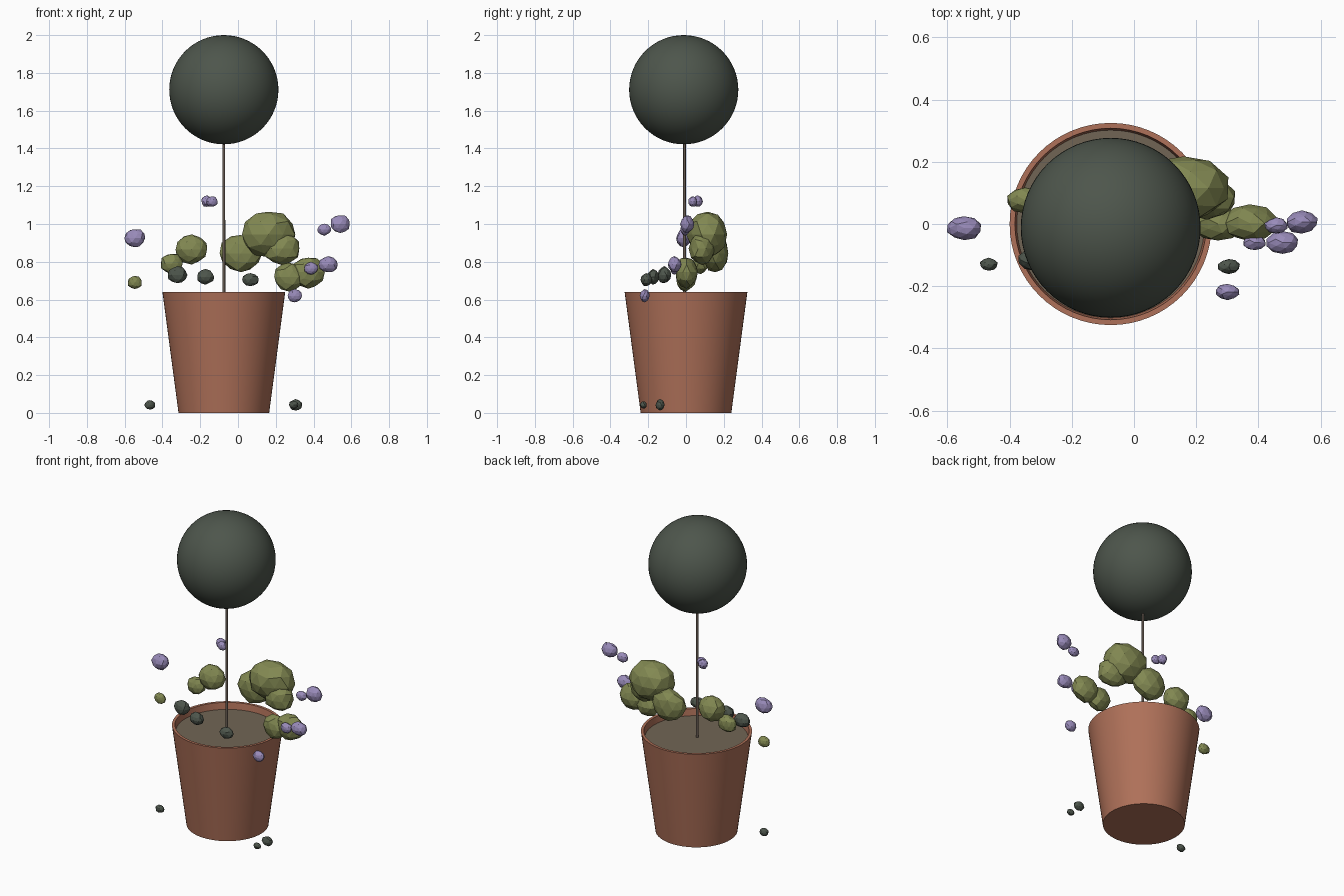
import bpy, bmesh, math, random
from mathutils import Vector

if "Cube" in bpy.data.objects:
    bpy.data.objects.remove(bpy.data.objects["Cube"])

random.seed(4)


def mat(name, r, g, b):
    m = bpy.data.materials.new(name)
    m.diffuse_color = (r, g, b, 1)
    m.use_nodes = True
    m.node_tree.nodes["Principled BSDF"].inputs["Base Color"].default_value = m.diffuse_color
    return m


TERRACOTTA = mat("terracotta", 0.43, 0.165, 0.10)
SOIL = mat("soil", 0.165, 0.13, 0.09)
BARK = mat("bark", 0.13, 0.10, 0.08)
DARK = mat("dark_green", 0.075, 0.092, 0.072)
OLIVE = mat("olive_green", 0.225, 0.25, 0.085)
PURPLE = mat("purple", 0.32, 0.26, 0.49)


def finish(bm, name, material, loc, smooth=False):
    bmesh.ops.recalc_face_normals(bm, faces=bm.faces)
    me = bpy.data.meshes.new(name)
    bm.to_mesh(me)
    bm.free()
    me.materials.append(material)
    ob = bpy.data.objects.new(name, me)
    ob.location = loc
    bpy.context.collection.objects.link(ob)
    if smooth:
        bpy.ops.object.select_all(action='DESELECT')
        ob.select_set(True)
        bpy.context.view_layer.objects.active = ob
        bpy.ops.object.shade_smooth_by_angle(angle=math.radians(35))
    return ob


def lathe(name, profile, material, loc, n=64):
    """Revolve (radius, z) points; radius 0 closes the end."""
    bm = bmesh.new()
    rings = []
    for r, z in profile:
        if r == 0:
            rings.append([bm.verts.new((0, 0, z))] * n)
        else:
            rings.append([bm.verts.new((r * math.cos(2 * math.pi * i / n),
                                        r * math.sin(2 * math.pi * i / n), z)) for i in range(n)])
    for a, b in zip(rings, rings[1:]):
        for i in range(n):
            j = (i + 1) % n
            bm.faces.new(list(dict.fromkeys((a[i], a[j], b[j], b[i]))))
    return finish(bm, name, material, loc, True)


def lump(name, material, x, y, z, rx, ry, rz):
    """Faceted, slightly irregular blob."""
    bm = bmesh.new()
    bmesh.ops.create_icosphere(bm, subdivisions=2, radius=1.0)
    for v in bm.verts:
        k = random.uniform(0.92, 1.06)
        v.co = Vector((v.co.x * rx, v.co.y * ry, v.co.z * rz)) * k
    return finish(bm, name, material, (x, y, z))


CX = -0.075
# Pot with inner wall, soil, stem
lathe("pot", [(0, 0), (0.24, 0), (0.325, 0.64), (0.308, 0.64), (0.30, 0.585)],
      TERRACOTTA, (CX, 0, 0))
lathe("soil", [(0, 0.598), (0.303, 0.598)], SOIL, (CX, 0, 0))
lathe("stem", [(0, 0.59), (0.008, 0.59), (0.007, 1.45), (0, 1.45)], BARK, (CX, -0.008, 0), 12)

# Round crown
bm = bmesh.new()
bmesh.ops.create_uvsphere(bm, u_segments=64, v_segments=32, radius=0.289)
finish(bm, "crown", DARK, (CX, -0.012, 1.711), True)

# Olive foliage clumps
for i, p in enumerate([
    (0.16, 0.115, 0.945, 0.145, 0.11, 0.125),
    (0.015, 0.155, 0.845, 0.115, 0.07, 0.10),
    (0.235, 0.085, 0.87, 0.10, 0.07, 0.09),
    (0.27, 0.0, 0.72, 0.08, 0.055, 0.075),
    (0.372, 0.003, 0.745, 0.088, 0.06, 0.083),
    (-0.245, 0.09, 0.865, 0.09, 0.065, 0.077),
    (-0.35, 0.077, 0.79, 0.06, 0.042, 0.055),
    (-0.546, -0.015, 0.69, 0.039, 0.027, 0.034),
]):
    lump(f"foliage_clump_{i}", OLIVE, *p)

# Dark leaf pellets on the soil and the ground
for i, p in enumerate([
    (-0.32, -0.115, 0.73, 0.052, 0.036, 0.046),
    (-0.172, -0.175, 0.72, 0.046, 0.032, 0.04),
    (0.066, -0.21, 0.705, 0.044, 0.03, 0.035),
    (-0.467, -0.13, 0.042, 0.029, 0.021, 0.025),
    (0.305, -0.137, 0.042, 0.035, 0.024, 0.03),
    (0.295, -0.225, 0.043, 0.025, 0.018, 0.02),
]):
    lump(f"dark_pellet_{i}", DARK, *p)

# Purple blossoms
for i, p in enumerate([
    (-0.546, -0.013, 0.925, 0.056, 0.039, 0.05),
    (-0.165, 0.06, 1.12, 0.03, 0.028, 0.031),
    (-0.137, 0.035, 1.118, 0.031, 0.024, 0.028),
    (0.54, 0.006, 1.0, 0.053, 0.037, 0.048),
    (0.457, -0.005, 0.97, 0.037, 0.025, 0.031),
    (0.478, -0.06, 0.785, 0.051, 0.036, 0.043),
    (0.388, -0.06, 0.765, 0.037, 0.026, 0.033),
    (0.30, -0.218, 0.62, 0.039, 0.026, 0.034),
]):
    lump(f"blossom_{i}", PURPLE, *p)
